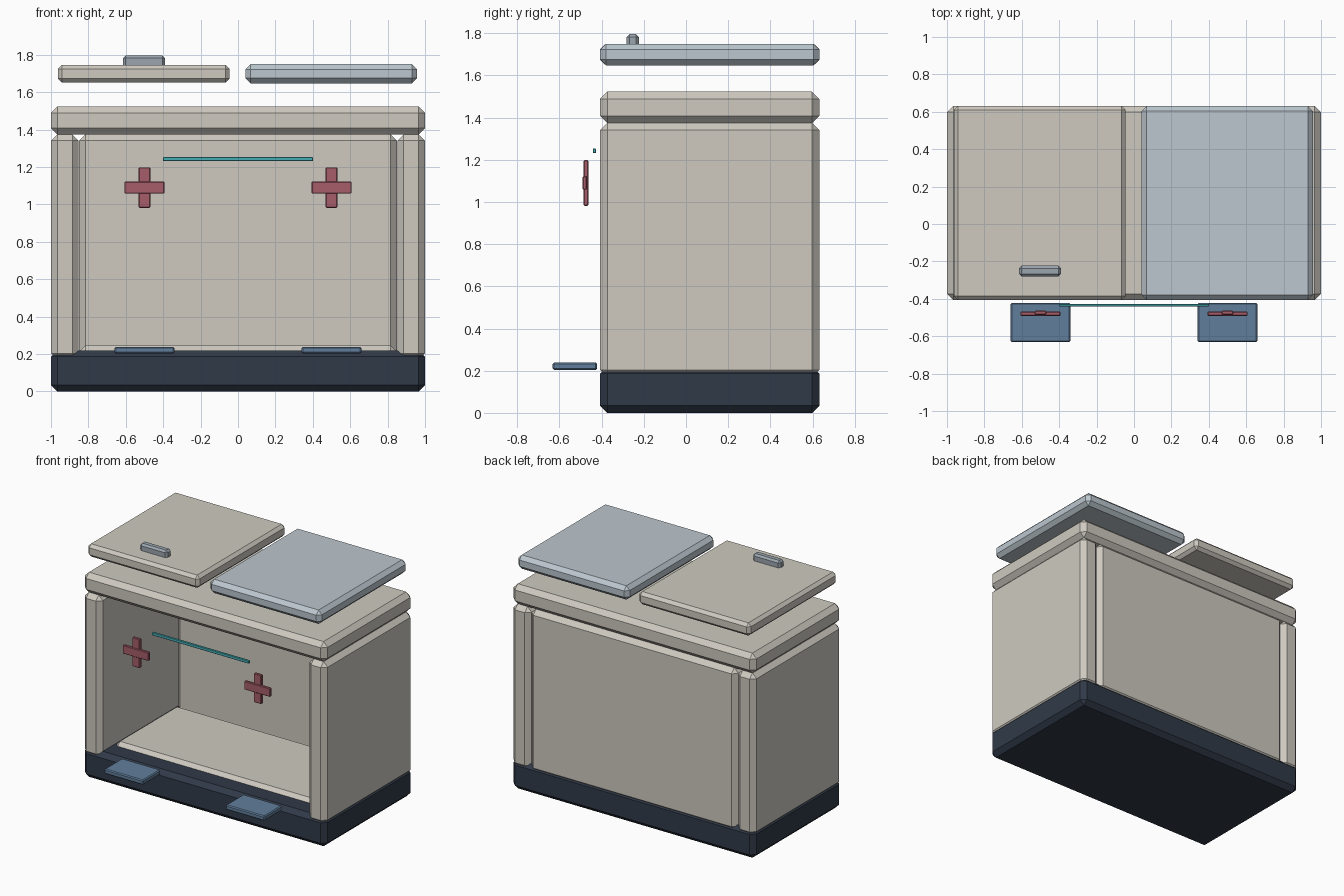
import bpy

if "Cube" in bpy.data.objects:
    bpy.data.objects.remove(bpy.data.objects["Cube"])


def material(name, r, g, b):
    m = bpy.data.materials.new(name)
    m.diffuse_color = (r, g, b, 1)
    m.use_nodes = True
    m.node_tree.nodes["Principled BSDF"].inputs["Base Color"].default_value = m.diffuse_color
    return m


cream = material("cream_paint", 0.62, 0.59, 0.53)
navy = material("dark_base", 0.03, 0.042, 0.065)
pale = material("pale_blue", 0.50, 0.57, 0.62)
steel = material("handle_steel", 0.33, 0.38, 0.43)
blue = material("pad_blue", 0.12, 0.21, 0.33)
red = material("cross_red", 0.38, 0.11, 0.14)
teal = material("teal_strip", 0.06, 0.42, 0.46)


def box(name, x, y, z, mat, bevel):
    """Chamfered box given as (min, max) on each axis."""
    spans = (x, y, z)
    bpy.ops.mesh.primitive_cube_add(size=1, location=[(a + b) / 2 for a, b in spans])
    ob = bpy.context.object
    ob.name = name
    ob.scale = [b - a for a, b in spans]
    bpy.ops.object.transform_apply(location=False, rotation=False, scale=True)
    ob.data.materials.append(mat)
    mod = ob.modifiers.new("chamfer", 'BEVEL')
    mod.width = bevel
    mod.segments = 1
    return ob


FRONT, BACK, T, CH = -0.407, 0.632, 0.15, 0.034
DEPTH = (FRONT, BACK)

# Cabinet shell, open at the front
box("base", (-1, 1), DEPTH, (0, 0.22), navy, CH)
box("back_panel", (-0.85, 0.85), (BACK - T, BACK), (0.17, 1.375), cream, CH)
box("floor_panel", (-0.85, 0.85), (FRONT + T, BACK - T), (0.10, 0.247), cream, CH)
box("top_slab", (-1, 1), DEPTH, (1.374, 1.523), cream, CH)

# Raised lids and handle
box("left_lid", (-0.963, -0.045), DEPTH, (1.651, 1.746), cream, 0.022)
box("right_lid", (0.04, 0.957), DEPTH, (1.647, 1.75), pale, 0.028)
box("lid_handle", (-0.615, -0.39), (-0.281, -0.223), (1.73, 1.796), steel, 0.014)

# Light strip across the opening
box("light_strip", (-0.4, 0.4), (-0.442, -0.427), (1.231, 1.254), teal, 0.003)

# Side walls, crosses and pads repeated left and right
for side, s in (("left", -1), ("right", 1)):
    def around(c, half):
        return (s * c - half, s * c + half)
    box(side + "_wall", around(0.926, 0.074), DEPTH, (0.17, 1.375), cream, CH)
    box(side + "_cross_upright", around(0.5, 0.031), (-0.486, -0.463), (0.982, 1.198), red, 0.004)
    box(side + "_cross_bar", around(0.5, 0.107), (-0.491, -0.469), (1.058, 1.122), red, 0.004)
    box(side + "_pad", around(0.5, 0.16), (-0.632, -0.422), (0.203, 0.239), blue, 0.007)
